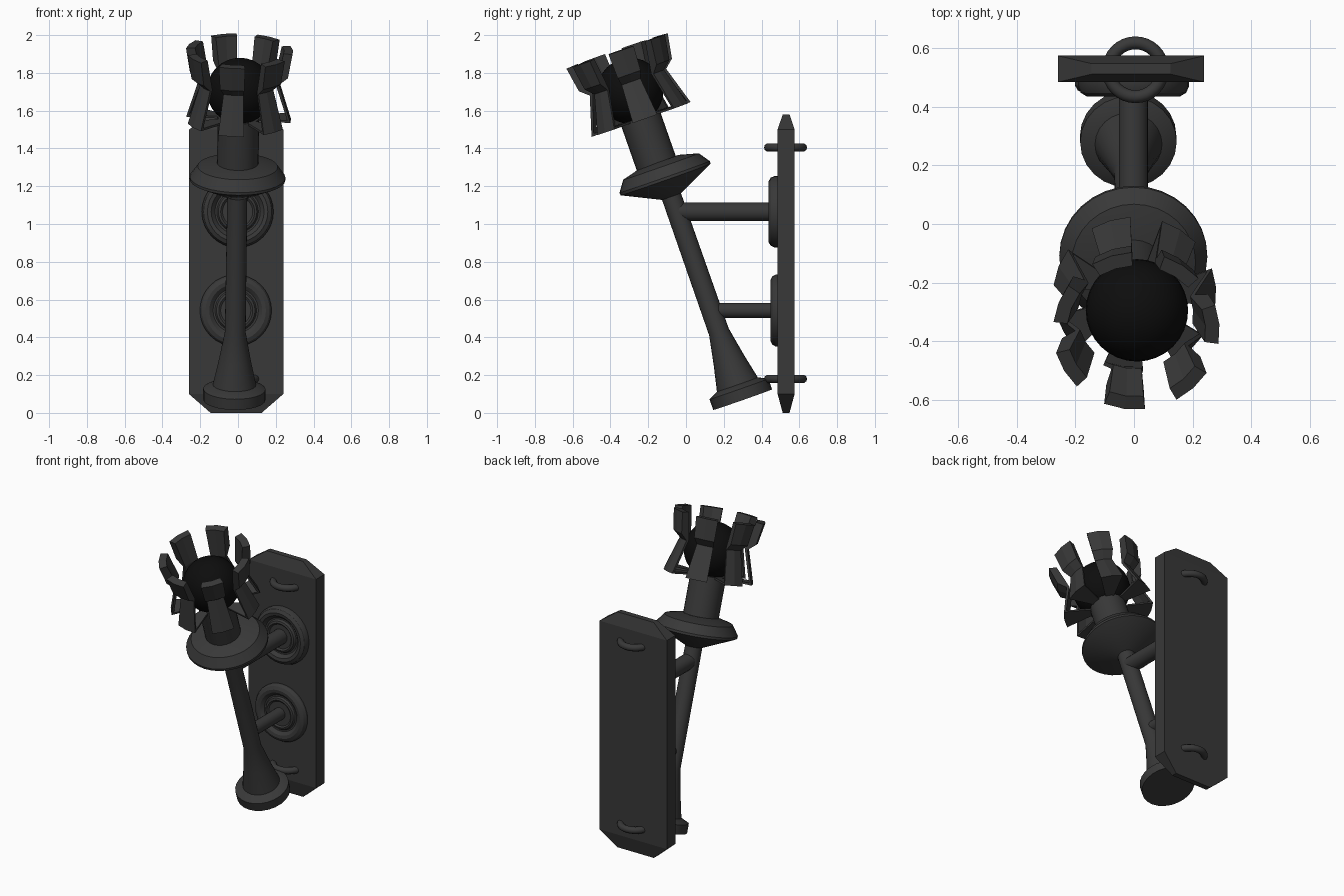
import bpy, bmesh, math
from mathutils import Matrix

if "Cube" in bpy.data.objects:
    bpy.data.objects.remove(bpy.data.objects["Cube"])


def material(name, v):
    m = bpy.data.materials.new(name)
    m.diffuse_color = (v, v, v, 1)
    m.use_nodes = True
    m.node_tree.nodes["Principled BSDF"].inputs["Base Color"].default_value = m.diffuse_color
    return m


iron = material("dark_iron", 0.04)
black = material("black_orb", 0.004)


def finish(name, bm, mat, matrix=Matrix(), smooth=True):
    bmesh.ops.recalc_face_normals(bm, faces=bm.faces)
    me = bpy.data.meshes.new(name)
    bm.to_mesh(me)
    bm.free()
    me.materials.append(mat)
    ob = bpy.data.objects.new(name, me)
    bpy.context.collection.objects.link(ob)
    ob.matrix_world = matrix
    if smooth:
        bpy.ops.object.select_all(action='DESELECT')
        ob.select_set(True)
        bpy.context.view_layer.objects.active = ob
        bpy.ops.object.shade_smooth_by_angle(angle=math.radians(30))
    return ob


def sweep(name, profile, matrix, angles, closed_turn, mat=iron, smooth=True):
    """Turn a (radius, height) profile about local z through the angles."""
    bm = bmesh.new()
    cols = [[bm.verts.new((r * math.cos(a), r * math.sin(a), h)) for r, h in profile]
            for a in angles]
    n, k = len(cols), len(profile)
    for i in range(n if closed_turn else n - 1):
        a, b = cols[i], cols[(i + 1) % n]
        for j in range(k - 1 if closed_turn else k):
            q = (j + 1) % k
            bm.faces.new((a[j], b[j], b[q], a[q]))
    if closed_turn:
        for j in (0, k - 1):
            bm.faces.new([c[j] for c in cols])
    else:
        bm.faces.new(cols[0])
        bm.faces.new(cols[-1])
    return finish(name, bm, mat, matrix, smooth)


def lathe(name, profile, matrix, n=24):
    return sweep(name, profile, matrix, [2 * math.pi * i / n for i in range(n)], True)


# Wall plate with bevelled pointed ends
bm = bmesh.new()
rings = []
for z, hx, hy in ((0, .135, .018), (.1, .25, .045), (1.5, .25, .045), (1.58, .135, .018)):
    rings.append([bm.verts.new((-.01 + sx * hx, .53 + sy * hy, z))
                  for sx, sy in ((-1, -1), (1, -1), (1, 1), (-1, 1))])
for a, b in zip(rings, rings[1:]):
    for i in range(4):
        bm.faces.new((a[i], a[(i + 1) % 4], b[(i + 1) % 4], b[i]))
bm.faces.new(rings[0])
bm.faces.new(rings[-1])
finish("wall_plate", bm, iron, smooth=False)

# Mounting rings passing through the plate
for label, z in (("lower", .18), ("upper", 1.405)):
    bpy.ops.mesh.primitive_torus_add(location=(.005, .527, z), major_radius=.092, minor_radius=.022,
                                     major_segments=32, minor_segments=10)
    ob = bpy.context.object
    ob.name = label + "_mounting_ring"
    ob.data.materials.append(iron)
    bpy.ops.object.shade_smooth_by_angle(angle=math.radians(40))

# Round moulded bosses and support arms (local z points to the front)
boss = [(.19, 0), (.19, .015), (.18, .033), (.16, .043), (.14, .04), (.12, .022),
        (.11, .022), (.102, .034), (.09, .038), (.08, .03), (.05, .03)]
for label, x, z, r, y_end, depth in (("upper", -.002, 1.065, .05, -.04, 1.2),
                                     ("lower", -.012, .542, .04, .13, .95)):
    m = Matrix.Translation((x, .488, z)) @ Matrix.Rotation(math.pi / 2, 4, 'X')
    lathe(label + "_boss", [(a, h * depth) for a, h in boss], m, 32)
    lathe(label + "_arm", [(r, 0), (r, .488 - y_end)], m, 20)

# Tilted torch frame: local z runs up the torch
torch = (Matrix.Translation((-.02, .3, .07)) @ Matrix.Rotation(.015, 4, 'Y')
         @ Matrix.Rotation(math.radians(19.3), 4, 'X'))
lathe("torch_foot", [(.165, 0), (.165, .06), (.115, .085)], torch)
lathe("torch_shaft", [(.118, .07), (.085, .22), (.055, .38), (.053, 1.2)], torch)
lathe("torch_collar", [(.055, 1.14), (.253, 1.235), (.253, 1.25), (.212, 1.308), (.11, 1.335)], torch, 32)
head = torch @ Matrix.Translation((0, -.018, 0))
lathe("torch_socket", [(.11, 1.3), (.11, 1.59)], head)

# Seven bent prongs: thin flange, leaning strip and thick flared tip
prong = [(.09, 1.578), (.279, 1.578), (.215, 1.787), (.262, 1.828), (.285, 1.962),
         (.237, 1.965), (.197, 1.79), (.262, 1.59), (.09, 1.59)]
for i in range(7):
    mid = math.radians(-98 + i * 360 / 7)
    sweep("prong_%d" % (i + 1), prong, head, [mid + d for d in (-.25, 0, .25)], False, smooth=False)

# Black orb held by the prongs
bpy.ops.mesh.primitive_uv_sphere_add(segments=32, ring_count=16, radius=.175, location=(.01, -.295, 1.705))
orb = bpy.context.object
orb.name = "orb"
orb.data.materials.append(black)
bpy.ops.object.shade_smooth()
